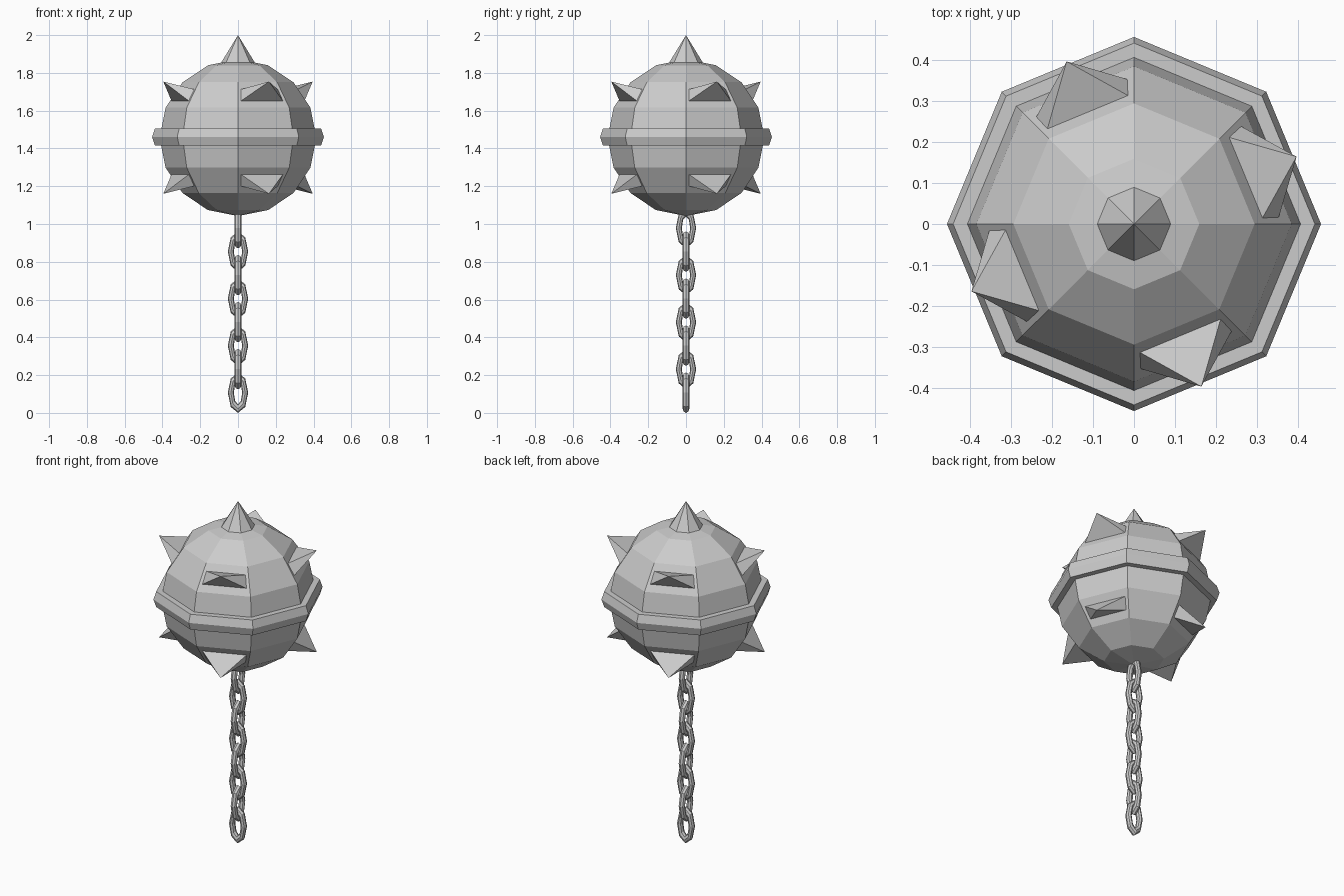
import bpy, bmesh
from math import sin, cos, pi, radians
from mathutils import Vector

if "Cube" in bpy.data.objects:
    bpy.data.objects.remove(bpy.data.objects["Cube"])

CZ, R = 1.457, 0.415      # ball centre height and radius


def make_object(name, verts, faces):
    mesh = bpy.data.meshes.new(name)
    mesh.from_pydata(verts, [], faces)
    bm = bmesh.new()
    bm.from_mesh(mesh)
    bmesh.ops.recalc_face_normals(bm, faces=bm.faces)
    bm.to_mesh(mesh)
    bm.free()
    ob = bpy.data.objects.new(name, mesh)
    bpy.context.collection.objects.link(ob)
    return ob


def grid_faces(n, m):
    """Quads of a closed n by m loop grid."""
    return [(i * m + j, (i + 1) % n * m + j, (i + 1) % n * m + (j + 1) % m, i * m + (j + 1) % m)
            for i in range(n) for j in range(m)]


# faceted ball
bpy.ops.mesh.primitive_uv_sphere_add(segments=8, ring_count=8, radius=R, location=(0, 0, CZ))
bpy.context.object.name = "ball"

# band around the middle
profile = [(0.38, -0.045), (0.44, -0.045), (0.455, 0), (0.44, 0.045), (0.38, 0.045)]
verts = [(r * cos(i * pi / 4), r * sin(i * pi / 4), 1.461 + z) for i in range(8) for r, z in profile]
make_object("equator_band", verts, grid_faces(8, 5))

# top spike
bpy.ops.mesh.primitive_cone_add(vertices=8, radius1=0.092, radius2=0, depth=0.15, location=(0, 0, 1.925))
bpy.context.object.name = "top_spike"


# side spikes, each a pyramid grown from an inset face of the ball
def ball_point(azimuth, lat):
    return Vector((R * cos(lat) * cos(azimuth), R * cos(lat) * sin(azimuth), R * sin(lat)))


def side_spike(name, face, side):
    a, b = radians(45 * face), radians(45 * (face + 1))
    lo, hi = radians(22.5), radians(45)
    rows = [(ball_point(a, l), ball_point(b, l)) for l in (lo, hi)]
    base = []
    for t, order in ((0.27, (0.065, 0.935)), (0.72, (0.935, 0.065))):
        left = rows[0][0].lerp(rows[1][0], t)
        right = rows[0][1].lerp(rows[1][1], t)
        base += [left.lerp(right, s) for s in order]
    mid = (a + b) / 2
    tip = Vector((0.428 * cos(mid), 0.428 * sin(mid), 0.297))
    pts = [(p.x, p.y, CZ + side * p.z) for p in base + [tip]]
    make_object(name, pts, [(0, 1, 2, 3), (0, 1, 4), (1, 2, 4), (2, 3, 4), (3, 0, 4)])


for face in (0, 2, 4, 6):
    side_spike(f"upper_spike_{face // 2 + 1}", face, 1)
    side_spike(f"lower_spike_{face // 2 + 1}", face, -1)

# chain of elongated links, every other one turned a quarter
for k in range(8):
    verts = []
    for i in range(8):
        u = i * pi / 4
        for j in range(8):
            v = j * pi / 4
            x = (0.038 + 0.016 * cos(v)) * cos(u)
            z = (0.084 + 0.023 * cos(v)) * sin(u) + 0.107 + 0.1245 * k
            y = 0.018 * sin(v)
            verts.append((x, y, z) if k % 2 == 0 else (-y, x, z))
    make_object(f"chain_link_{k + 1}", verts, grid_faces(8, 8))
